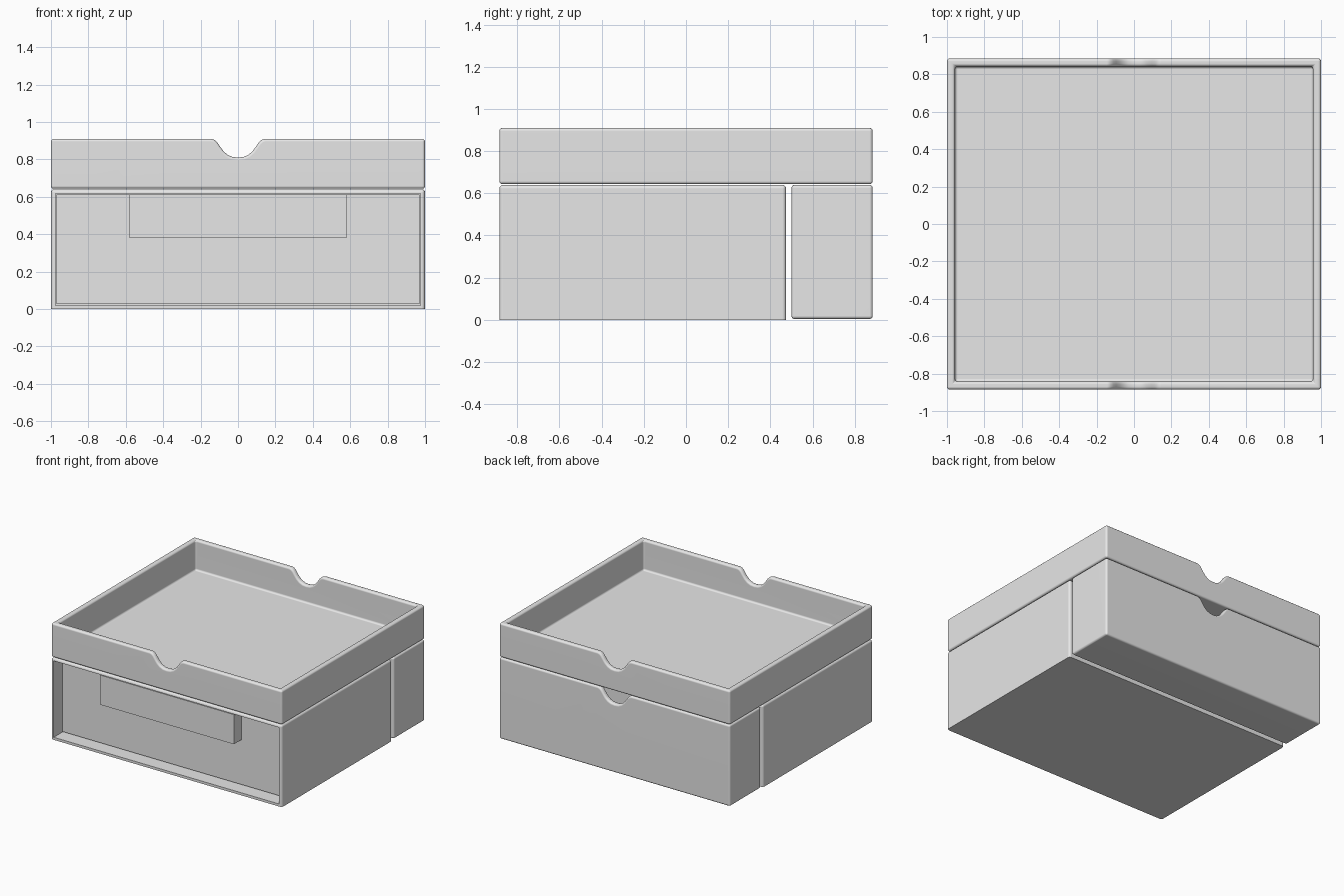
import bpy
import bmesh
from math import radians

default = bpy.data.objects.get("Cube")
if default:
    bpy.data.objects.remove(default, do_unlink=True)

gray = bpy.data.materials.new("plain_gray")
gray.use_nodes = True
gray.diffuse_color = (0.8, 0.8, 0.8, 1)
bsdf = next(n for n in gray.node_tree.nodes if n.type == 'BSDF_PRINCIPLED')
bsdf.inputs["Base Color"].default_value = gray.diffuse_color


def add_object(name, bm):
    bmesh.ops.recalc_face_normals(bm, faces=bm.faces)
    mesh = bpy.data.meshes.new(name)
    bm.to_mesh(mesh)
    bm.free()
    mesh.materials.append(gray)
    obj = bpy.data.objects.new(name, mesh)
    bpy.context.collection.objects.link(obj)
    return obj


def box(name, x, y, z, top_bevel=0):
    """Box centred on x = 0; top_bevel rounds every edge but the bottom ones."""
    bm = bmesh.new()
    bmesh.ops.create_cube(bm, size=1)
    for v in bm.verts:
        v.co.x *= 2 * x
        v.co.y = y[0] if v.co.y < 0 else y[1]
        v.co.z = z[0] if v.co.z < 0 else z[1]
    if top_bevel:
        edges = [e for e in bm.edges if max(v.co.z for v in e.verts) > z[0] + 0.01]
        bmesh.ops.bevel(bm, geom=edges, offset=top_bevel, segments=3,
                        profile=0.5, affect='EDGES')
    return add_object(name, bm)


def notch(y, z):
    """Finger notch cutter with a round bottom and flared lips."""
    half = [(0.03, -0.097), (0.055, -0.086), (0.077, -0.067), (0.095, -0.043),
            (0.11, -0.021), (0.126, -0.006), (0.148, 0.001), (0.148, 0.1)]
    outline = [(-px, pz) for px, pz in reversed(half)] + [(0, -0.1)] + half
    bm = bmesh.new()
    face = bm.faces.new([bm.verts.new((px, y[0], z + pz)) for px, pz in outline])
    side = bmesh.ops.extrude_face_region(bm, geom=[face])
    moved = [g for g in side["geom"] if isinstance(g, bmesh.types.BMVert)]
    bmesh.ops.translate(bm, verts=moved, vec=(0, y[1] - y[0], 0))
    return add_object("notch_cutter", bm)


def apply(obj, mod):
    bpy.ops.object.select_all(action='DESELECT')
    obj.select_set(True)
    bpy.context.view_layer.objects.active = obj
    bpy.ops.object.modifier_apply(modifier=mod.name)


def cut(obj, cutter):
    mod = obj.modifiers.new("cut", 'BOOLEAN')
    mod.operation = 'DIFFERENCE'
    mod.solver = 'EXACT'
    mod.object = cutter
    apply(obj, mod)
    bpy.data.objects.remove(cutter, do_unlink=True)


def finish(obj, width=0):
    """Round the edges and shade smoothly."""
    if width:
        mod = obj.modifiers.new("round", 'BEVEL')
        mod.width = width
        mod.segments = 3
        mod.limit_method = 'ANGLE'
        mod.angle_limit = radians(50)
        mod.use_clamp_overlap = False
        apply(obj, mod)
    bpy.ops.object.select_all(action='DESELECT')
    obj.select_set(True)
    bpy.context.view_layer.objects.active = obj
    bpy.ops.object.shade_smooth_by_angle(angle=radians(40))
    weighted = obj.modifiers.new("weighted", 'WEIGHTED_NORMAL')
    weighted.keep_sharp = True


# Top tray with a finger notch in the front and back walls
tray = box("top_tray", 1, (-0.885, 0.885), (0.643, 0.91))
cut(tray, box("tray_cutter", 0.957, (-0.842, 0.842), (0.675, 1.1)))
cut(tray, notch((-1, 1), 0.91))
finish(tray, 0.015)

# Open rear bin with a notch in its back wall
bin_box = box("rear_bin", 1, (0.5, 0.885), (0.004, 0.64))
cut(bin_box, box("bin_cutter", 0.957, (0.543, 0.842), (0.045, 0.9)))
cut(bin_box, notch((0.7, 1), 0.64))
finish(bin_box, 0.015)

# Main housing with an opening at the front
housing = box("main_housing", 1, (-0.885, 0.475), (0, 0.64), top_bevel=0.018)
cut(housing, box("opening_cutter", 0.977, (-1, -0.72), (0.02, 0.618)))
finish(housing)

# Drawer front set back inside the opening, with its handle bar
finish(box("drawer_front", 0.97, (-0.785, -0.71), (0.028, 0.612)))
finish(box("drawer_handle", 0.58, (-0.88, -0.78), (0.38, 0.612)))
